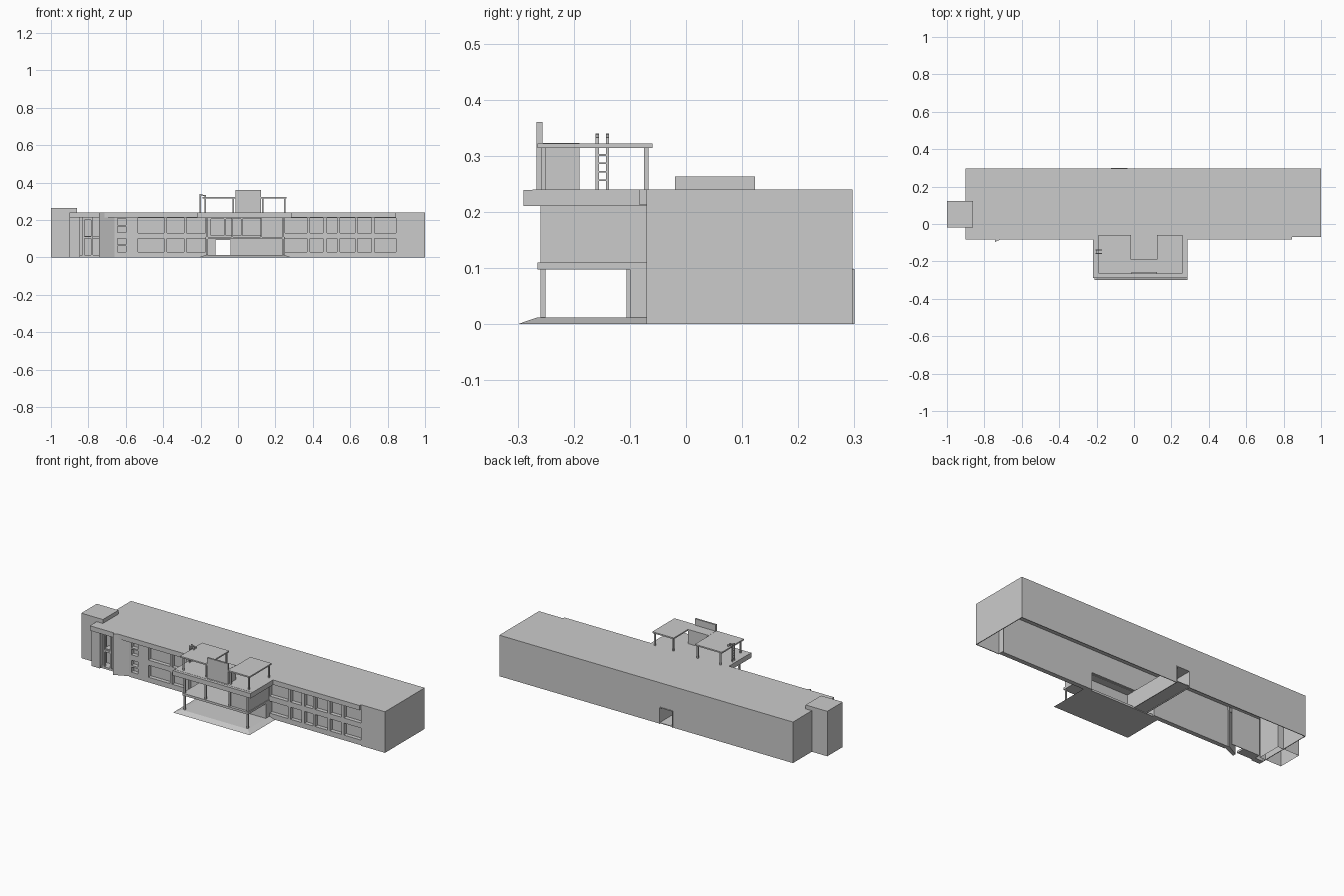
import bpy, bmesh


def make(name, bm):
    bmesh.ops.recalc_face_normals(bm, faces=bm.faces)
    me = bpy.data.meshes.new(name)
    bm.to_mesh(me)
    bm.free()
    ob = bpy.data.objects.new(name, me)
    bpy.context.collection.objects.link(ob)
    return ob


def add_box(bm, x0, x1, y0, y1, z0, z1):
    vs = bmesh.ops.create_cube(bm, size=1)["verts"]
    for v in vs:
        v.co = (x1 if v.co.x > 0 else x0, y1 if v.co.y > 0 else y0, z1 if v.co.z > 0 else z0)


def boxes(name, *items):
    bm = bmesh.new()
    for b in items:
        add_box(bm, *b)
    return make(name, bm)


def prism(name, pts, z0, z1, inset=None):
    """Extrude a plan outline; optional top outline gives sloping sides."""
    bm = bmesh.new()
    lo = [bm.verts.new((x, y, z0)) for x, y in pts]
    hi = [bm.verts.new((x, y, z1)) for x, y in (inset or pts)]
    bm.faces.new(lo)
    bm.faces.new(hi)
    for i in range(len(pts)):
        j = (i + 1) % len(pts)
        bm.faces.new((lo[i], lo[j], hi[j], hi[i]))
    return make(name, bm)


FRONT, GLASS, T = -0.065, -0.042, 0.004
LOW, HIGH = (0.03, 0.10), (0.13, 0.21)


def facade(name, x0, x1, bays, zb=0.0, zt=0.215):
    """Wall with recessed windows; bays are (x0, x1, [(z0, z1), ...])."""
    parts, x = [], x0
    for a, b, rows in bays:
        if a > x:
            parts.append((x, a, FRONT, GLASS, zb, zt))
        z = zb
        for r0, r1 in rows:
            if r0 > z:
                parts.append((a, b, FRONT, GLASS, z, r0))
            z = r1
        parts.append((a, b, FRONT, GLASS, z, zt))
        x = b
    if x1 > x:
        parts.append((x, x1, FRONT, GLASS, zb, zt))
    boxes(name, *parts)
    boxes(name + "_glass", (x0, x1, GLASS, GLASS + T, zb, zt))


# Main shell, open underneath, with a passage opening at the back
boxes("main_roof", (-0.9, 1, -0.07, 0.297, 0.236, 0.24))
boxes("roof_fascia", (-0.9, 0.845, -0.083, -0.04, 0.212, 0.24))
boxes("back_wall", (-0.9, -0.12, 0.293, 0.297, 0, 0.24), (-0.04, 1, 0.293, 0.297, 0, 0.24),
      (-0.12, -0.04, 0.293, 0.297, 0.097, 0.24))
boxes("right_end_walls", (0.996, 1, -0.07, 0.297, 0, 0.24), (0.845, 1, -0.07, -0.066, 0, 0.24),
      (0.845, 0.849, -0.07, -0.03, 0, 0.24))
boxes("left_end_wall", (-0.9, -0.896, -0.07, 0.297, 0, 0.24))

# Window walls on both sides of the entrance
left_bays = [(-0.645, -0.6, [(0.03, 0.06), (0.07, 0.10), (0.132, 0.165), (0.173, 0.208)])]
left_bays += [(a, b, [LOW, HIGH]) for a, b in ((-0.535, -0.395), (-0.38, -0.29), (-0.275, -0.175))]
right_bays = [(a, b, [LOW, HIGH]) for a, b in (
    (0.25, 0.37), (0.385, 0.455), (0.475, 0.53), (0.545, 0.625), (0.64, 0.715), (0.73, 0.845))]
facade("left_window_wall", -0.66, -0.17, left_bays)
facade("right_window_wall", 0.25, 0.845, right_bays)
facade("balcony_window_wall", -0.17, 0.25, [(a, b, [(0.118, 0.205)]) for a, b in (
    (-0.145, -0.075), (-0.065, 0.015), (0.025, 0.12))], 0.1)

# Stairwell end and angled wing wall
boxes("stair_front", (-0.9, -0.845, -0.07, -0.04, 0, 0.215))
boxes("stair_back_panel", (-0.845, -0.66, -0.01, -0.006, 0, 0.215))
boxes("stair_landings", (-0.83, -0.74, -0.05, -0.01, 0.1, 0.115), (-0.845, -0.74, -0.06, -0.01, 0, 0.012))
boxes("stair_window_frame", *[(x, x + 0.01, -0.06, -0.045, 0, 0.212) for x in (-0.832, -0.785)],
      *[(-0.832, -0.775, -0.06, -0.045, z, z + 0.012) for z in (0.1, 0.2)])
prism("angled_wing_wall", [(-0.742, -0.095), (-0.66, -0.06), (-0.66, -0.03), (-0.742, -0.075)], 0, 0.24)

# Corner tower, open underneath
tower = bmesh.new()
add_box(tower, -1, -0.86, -0.02, 0.123, 0, 0.263)
bmesh.ops.delete(tower, geom=[f for f in tower.faces if f.calc_center_median().z < 0.01], context="FACES_ONLY")
make("corner_tower", tower)

# Entrance walls and passage through the building
boxes("entrance_walls", (-0.17, -0.12, -0.1, -0.096, 0, 0.1), (-0.04, 0.25, -0.1, -0.096, 0, 0.1),
      (-0.17, -0.166, -0.1, -0.04, 0, 0.1), (0.246, 0.25, -0.1, -0.04, 0, 0.1))
boxes("passage", (-0.124, -0.12, -0.1, 0.3, 0, 0.097), (-0.04, -0.036, -0.1, 0.3, 0, 0.097),
      (-0.124, -0.036, -0.1, 0.3, 0.094, 0.098), (-0.124, -0.036, -0.1, 0.3, 0.004, 0.008))
boxes("entrance_pilaster", (0.12, 0.128, -0.106, -0.1, 0, 0.1))

# Sloped entrance plinth
prism("entrance_plinth", [(-0.21, -0.3), (0.285, -0.3), (0.285, -0.05), (-0.21, -0.05)], 0, 0.012,
      [(-0.175, -0.265), (0.25, -0.265), (0.25, -0.05), (-0.175, -0.05)])

# Balcony, projecting room and roof terrace
boxes("balcony_slab", (-0.175, 0.25, -0.265, -0.05, 0.097, 0.11))
boxes("projecting_room", (0.125, 0.246, -0.25, -0.06, 0.11, 0.212))
boxes("porch_posts", *[(x, x + 0.009, -0.259, -0.25, z0, z1) for x in (-0.17, -0.035, 0.12, 0.237)
                       for z0, z1 in ((0.01, 0.097), (0.11, 0.212)) if x in (-0.17, 0.237) or z0 > 0.1])
boxes("terrace_slab", (-0.22, 0.285, -0.274, -0.06, 0.211, 0.24))
boxes("terrace_front_edge", (-0.22, 0.285, -0.29, -0.274, 0.211, 0.239))

# U-shaped canopy with posts, core and upright panel
prism("canopy", [(-0.19, -0.265), (0.26, -0.265), (0.26, -0.06), (0.122, -0.06), (0.122, -0.19),
                 (-0.015, -0.19), (-0.015, -0.06), (-0.19, -0.06)], 0.314, 0.322)
boxes("canopy_posts", *[(x, x + 0.008, y, y + 0.008, 0.24, 0.314)
                        for x in (-0.178, -0.03, 0.127, 0.245) for y in (-0.258, -0.075)])
boxes("canopy_core", (-0.013, 0.12, -0.255, -0.19, 0.24, 0.323))
boxes("upright_panel", (-0.013, 0.122, -0.266, -0.256, 0.24, 0.36))

# Ladder with sloping grab rails at the canopy edge
for side, y in (("front", -0.161), ("rear", -0.143)):
    boxes("ladder_rail_" + side, (-0.205, -0.199, y, y + 0.006, 0.24, 0.34), (-0.178, -0.172, y, y + 0.006, 0.32, 0.333))
    rail = boxes("ladder_handle_" + side, (-0.205, -0.172, y, y + 0.006, 0.334, 0.34))
    for v in rail.data.vertices:
        if v.co.x > -0.19:
            v.co.z -= 0.009
boxes("ladder_rungs", *[(-0.204, -0.2, -0.155, -0.143, 0.255 + 0.015 * i, 0.258 + 0.015 * i) for i in range(5)])
